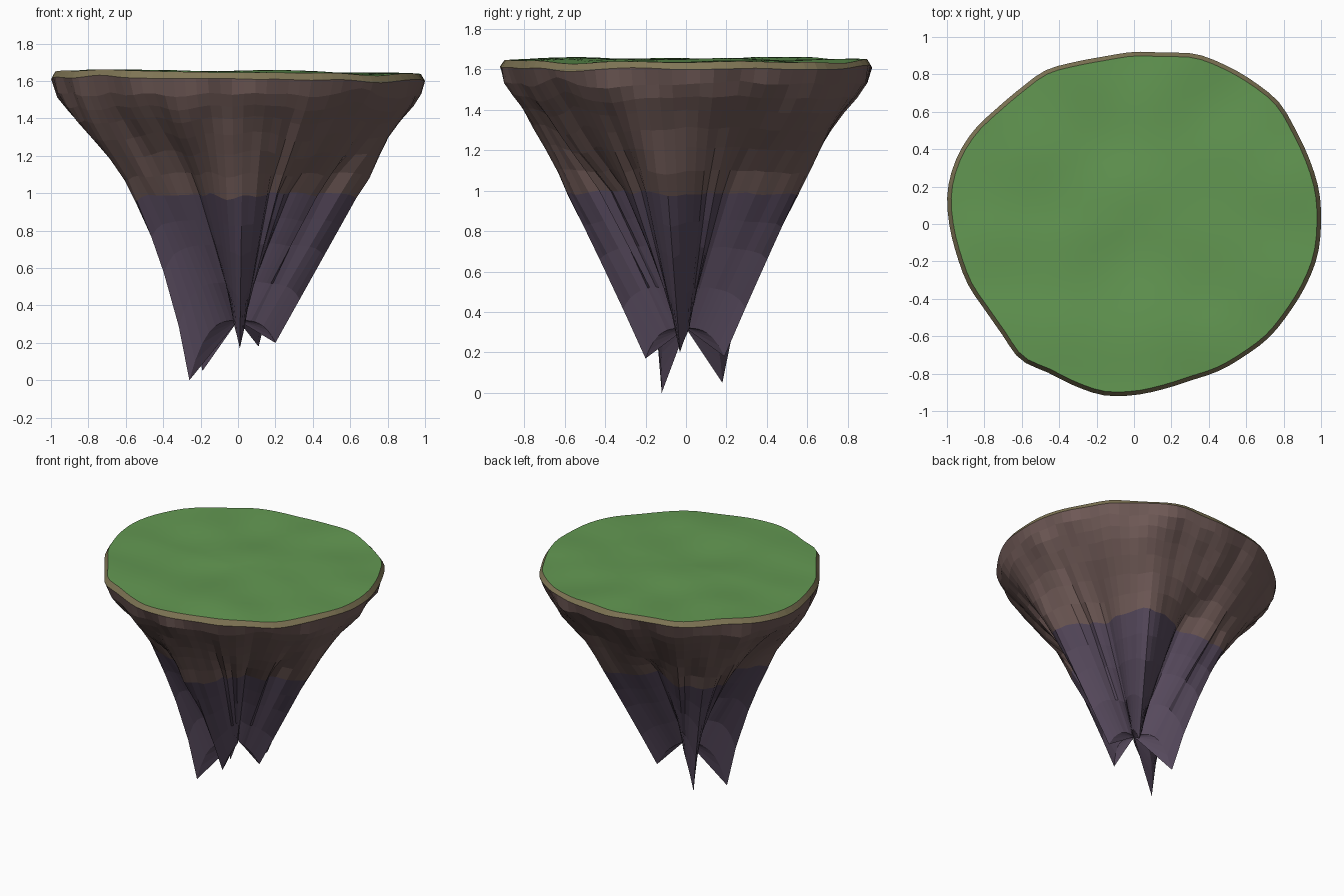
import bpy, bmesh, math, random
from mathutils import Vector, noise

random.seed(4)
cube = bpy.data.objects.get("Cube")
if cube:
    bpy.data.objects.remove(cube)


def material(name, rgb):
    m = bpy.data.materials.new(name)
    m.use_nodes = True
    m.diffuse_color = (*rgb, 1)
    m.node_tree.nodes["Principled BSDF"].inputs["Base Color"].default_value = (*rgb, 1)
    return m


grass = material("grass green", (0.125, 0.315, 0.085))
soil = material("dry soil", (0.215, 0.18, 0.092))
rock = material("brown rock", (0.17, 0.108, 0.1))
deep = material("purple rock", (0.095, 0.068, 0.11))

COLS = 90
ANGLES = [math.tau * i / COLS for i in range(COLS)]

# Island outline: radius every 10 degrees, counter-clockwise from +x
RIM = [1, 1.005, 1, 1, 1.012, .995, .98, .967, .93, .92, .91, .922,
       .948, .946, .96, .993, 1.012, 1.012, .988, .962, .945, .92, .92, .945,
       .918, .922, .93, .915, .897, .89, .907, .921, .943, .955, .975, .995]
# Hanging tips
TIPS = [Vector(p) for p in ((.2, -.03, .2), (.11, .19, .18), (-.19, .18, .05),
                            (-.26, -.12, 0), (.01, -.2, .17))]
TIP_ANGLES = [math.atan2(p.y, p.x) % math.tau for p in TIPS]
CORE_Z = .32
SPLIT_Z = .98


def polar(r, a, z):
    return Vector((r * math.cos(a), r * math.sin(a), z))


def rim_radius(a):
    t = a / math.tau * len(RIM)
    i, f = int(t), t % 1
    p, q, r, s = (RIM[(i + k) % len(RIM)] for k in (-1, 0, 1, 2))
    return q + f / 2 * (r - p + f * (2 * p - 5 * q + 4 * r - s + f * (3 * (q - r) + s - p)))


def nearest_tip(a):
    """Tip on this side of the valley, and 0 (ridge) to 1 (valley) across it."""
    def gap(b, c):
        return (b - c + math.pi) % math.tau - math.pi
    k = min(range(len(TIPS)), key=lambda j: abs(gap(a, TIP_ANGLES[j])))
    d = gap(a, TIP_ANGLES[k])
    span = min((gap(b, TIP_ANGLES[k]) * (1 if d > 0 else -1)) % math.tau
               for j, b in enumerate(TIP_ANGLES) if j != k)
    return TIPS[k], min(1, abs(d) / (span / 2))


def top_z(x, y):
    return 1.647 - .012 * x + .02 * noise.noise(Vector((2.5 * x, 2.5 * y, 3)))


def loft(name, rings, mats, centre, rule=None, smooth=False):
    """Skin closed rings listed from top to bottom; optionally close on a point."""
    bm = bmesh.new()
    loops = [[bm.verts.new(p) for p in ring] for ring in rings]
    for k, (u, v) in enumerate(zip(loops, loops[1:])):
        for i in range(COLS):
            j = (i + 1) % COLS
            f = bm.faces.new((u[i], v[i], v[j], u[j]))
            f.material_index = rule(k) if rule else 0
    if centre:
        c = bm.verts.new(centre)
        for i in range(COLS):
            f = bm.faces.new((loops[-1][i], c, loops[-1][(i + 1) % COLS]))
            f.material_index = len(mats) - 1
    bmesh.ops.remove_doubles(bm, verts=bm.verts, dist=.0005)
    bmesh.ops.recalc_face_normals(bm, faces=bm.faces)
    me = bpy.data.meshes.new(name)
    bm.to_mesh(me)
    bm.free()
    for m in mats:
        me.materials.append(m)
    for p in me.polygons:
        p.use_smooth = smooth
    ob = bpy.data.objects.new(name, me)
    bpy.context.collection.objects.link(ob)
    return ob


# Rim rings shared by the soil band, turf and rock
edge, lip = [], []
for a in ANGLES:
    r = rim_radius(a)
    p = polar(r - .022, a, 0)
    p.z = top_z(p.x, p.y)
    edge.append(p)
    lip.append(polar(r, a, p.z - .035 + .015 * noise.noise(polar(3, a, 7))))

# Turf
turf_rings = []
for s in (1, .97, .9, .8, .7, .6, .5, .4, .3, .2, .1):
    ring = []
    for p in edge:
        q = p * s
        q.z = top_z(q.x, q.y)
        ring.append(q)
    turf_rings.append(ring)
turf = loft("turf", turf_rings, [grass], (0, 0, top_z(0, 0)), smooth=True)
if sum(p.normal.z for p in turf.data.polygons) < 0:
    turf.data.flip_normals()

# Soil band
loft("soil_band", [edge, lip], [soil], None)

# Rock: fluted upper cone with narrow creases, as (height, width, valley depth)
creases = [random.choice((0, 0, 0, 0, 0, .5)) for _ in ANGLES]
UPPER = [(1.53, .975, .01), (1.46, .938, .03), (1.39, .89, .055), (1.3, .83, .095),
         (1.2, .768, .155), (1.09, .705, .24), (SPLIT_Z, .648, .33)]
rings = [lip]
for z, scale, depth in UPPER:
    ring = []
    for a, crease in zip(ANGLES, creases):
        _, w = nearest_tip(a)
        cut = depth * (w ** 1.2 + crease * min(w, 1 - w))
        rough = 1 + .04 * noise.noise(polar(5, a, z * 4))
        dz = .04 * noise.noise(polar(5, a, z * 2 + 9)) + .05 * cut
        ring.append(polar(rim_radius(a) * scale * (1 - cut) * rough, a, z + dz))
    rings.append(ring)

# Horns: thin blades from the split ring to a star of tips, longer ones bowed in
ends, bows = [], []
for a in ANGLES:
    tip, w = nearest_tip(a)
    k = 1 - w
    ends.append(polar(tip.xy.length * k, a, CORE_Z + (tip.z - CORE_Z) * k ** 4))
    bows.append(.25 * k * (TIPS[0].z - tip.z) / TIPS[0].z)
# Snap the column closest to each tip exactly onto it
for tip, b in zip(TIPS, TIP_ANGLES):
    ends[round(b / math.tau * COLS) % COLS] = tip.copy()

split = rings[-1]
for t in (.2, .4, .7):
    rings.append([p.lerp(q, t) - Vector((p.x, p.y, 0)) * bow * t * (1 - t)
                  for p, q, bow in zip(split, ends, bows)])
rings.append(ends)
loft("rock_body", rings, [rock, deep], (0, 0, CORE_Z),
     rule=lambda k: int(k >= len(UPPER)))
